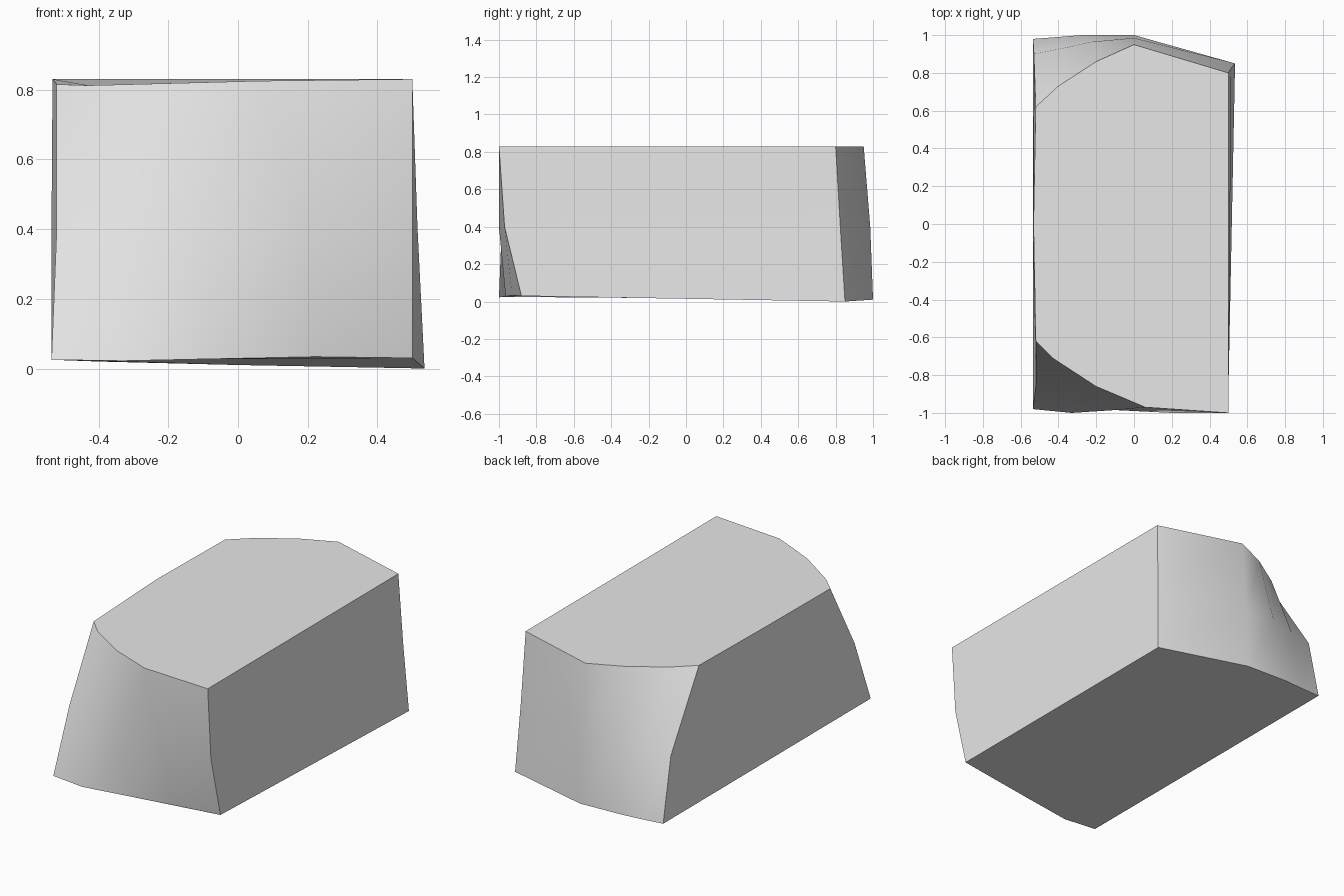
import bpy
import bmesh
from math import radians

cube = bpy.data.objects.get("Cube")
if cube:
    bpy.data.objects.remove(cube, do_unlink=True)

stone = bpy.data.materials.new("pale_grey_stone")
stone.use_nodes = True
grey = (0.8, 0.8, 0.8, 1)
stone.diffuse_color = grey
stone.node_tree.nodes["Principled BSDF"].inputs["Base Color"].default_value = grey

# Outlines at the bottom, middle and top: front edge, back edge, side bulge
BOTTOM = [(-.535, -.98, .025), (-.33, -1, .022), (-.05, -.965, .028), (.22, -.93, .034), (.5, -.88, .03),
          (.535, .85, 0), (0, 1, .01), (-.28, 1, .018), (-.4, .99, .02), (-.535, .98, .025),
          (-.535, 0, .025)]
MIDDLE = [(-.52, -.85), (-.36, -.925), (-.1, -.985), (.2, -1), (.5, -.97),
          (.515, .825), (0, .985), (-.22, .965), (-.38, .93), (-.53, .9), (-.535, 0)]
TOP = [(-.52, -.62, .815), (-.43, -.71, .812), (-.2, -.86, .818), (.06, -.97, .825), (.5, -1, .83),
       (.5, .8, .83), (0, .95, .83), (-.2, .86, .83), (-.4, .73, .83), (-.52, .62, .83),
       (-.532, 0, .83)]

# Loft the outlines and cap both ends
bm = bmesh.new()
outlines = [BOTTOM, [(x, y, .4) for x, y in MIDDLE], TOP]
rings = [[bm.verts.new(p) for p in ring] for ring in outlines]
n = len(TOP)
for low, high in zip(rings, rings[1:]):
    for i in range(n):
        j = (i + 1) % n
        bm.faces.new((low[i], low[j], high[j], high[i]))
bm.faces.new(rings[0][::-1])
bm.faces.new(rings[-1])
bmesh.ops.recalc_face_normals(bm, faces=bm.faces)

mesh = bpy.data.meshes.new("stone_block")
bm.to_mesh(mesh)
bm.free()
mesh.materials.append(stone)
block = bpy.data.objects.new("stone_block", mesh)
bpy.context.collection.objects.link(block)

# Smooth the rounded ends, keep the corners sharp
bpy.ops.object.select_all(action='DESELECT')
block.select_set(True)
bpy.context.view_layer.objects.active = block
bpy.ops.object.shade_smooth_by_angle(angle=radians(47))
